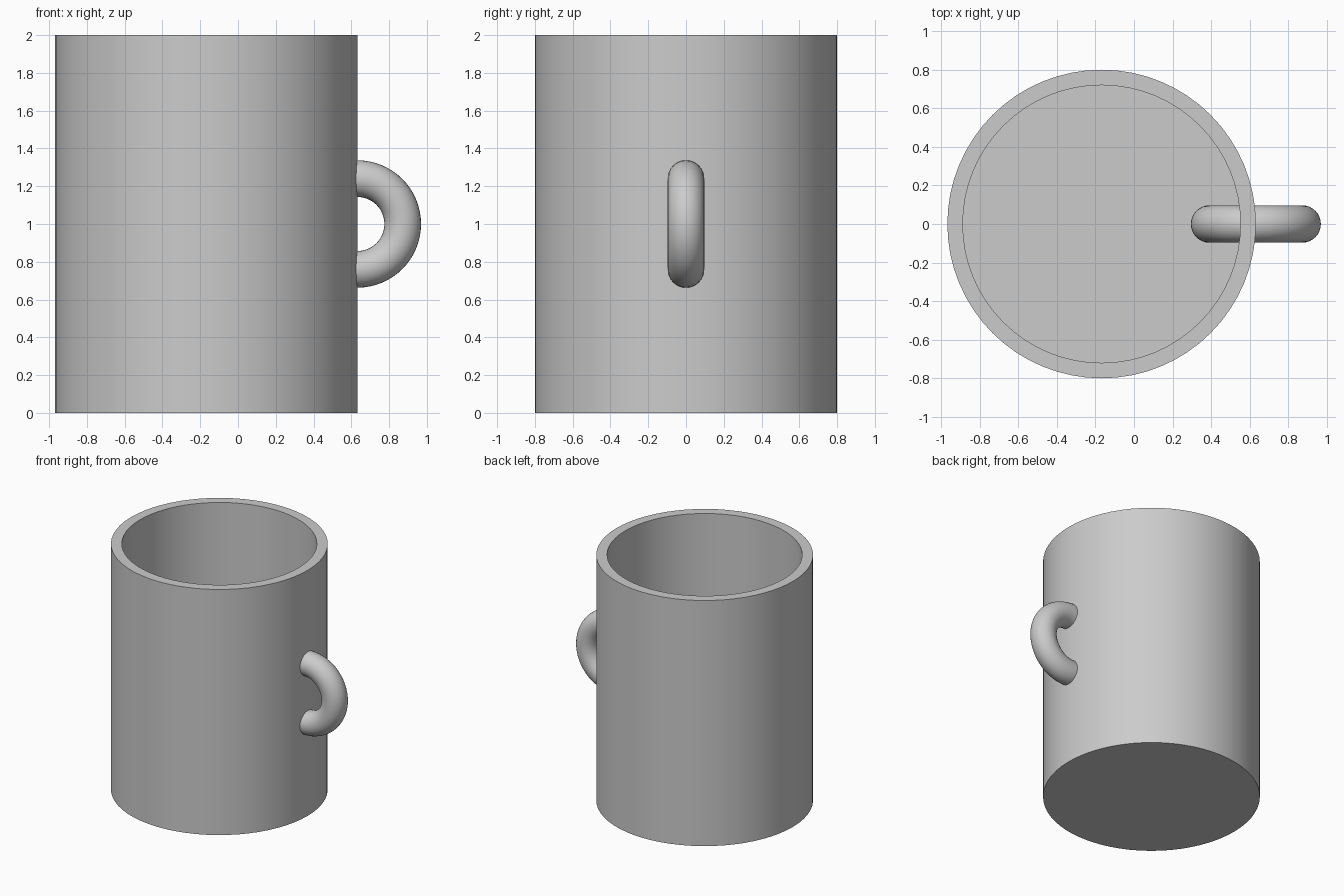
import bpy
import bmesh
from math import cos, sin, pi, radians

default = bpy.data.objects.get("Cube")
if default:
    bpy.data.objects.remove(default, do_unlink=True)

HEIGHT, OUTER, WALL = 2.0, 0.8, 0.08
CUP_X = -0.168

grey = bpy.data.materials.new("light_grey")
grey.use_nodes = True
grey.diffuse_color = (0.6, 0.6, 0.6, 1)
grey.node_tree.nodes["Principled BSDF"].inputs["Base Color"].default_value = grey.diffuse_color


def finish(obj, name):
    obj.name = obj.data.name = name
    obj.data.materials.clear()
    obj.data.materials.append(grey)
    bpy.ops.object.select_all(action="DESELECT")
    obj.select_set(True)
    bpy.context.view_layer.objects.active = obj
    bpy.ops.object.shade_smooth_by_angle(angle=radians(35))


# Cup: rings from the outer bottom, over the rim, down to the inner floor
SIDES = 64
profile = [(OUTER, 0), (OUTER, HEIGHT), (OUTER - WALL, HEIGHT), (OUTER - WALL, WALL)]
bm = bmesh.new()
rings = [[bm.verts.new((r * cos(2 * pi * i / SIDES), r * sin(2 * pi * i / SIDES), z))
          for i in range(SIDES)] for r, z in profile]
for low, high in zip(rings, rings[1:]):
    for i in range(SIDES):
        j = (i + 1) % SIDES
        bm.faces.new((low[i], low[j], high[j], high[i]))
bm.faces.new(rings[0][::-1])
bm.faces.new(rings[-1])
mesh = bpy.data.meshes.new("cup")
bm.to_mesh(mesh)
bm.free()
cup = bpy.data.objects.new("cup", mesh)
bpy.context.collection.objects.link(cup)
cup.location.x = CUP_X
finish(cup, "cup")

# Handle: a full ring set into the wall, half of it showing inside the cup
bpy.ops.mesh.primitive_torus_add(
    major_radius=0.24, minor_radius=0.097, major_segments=64, minor_segments=32,
    location=(CUP_X + OUTER, 0, HEIGHT / 2), rotation=(pi / 2, 0, 0))
finish(bpy.context.object, "handle")
